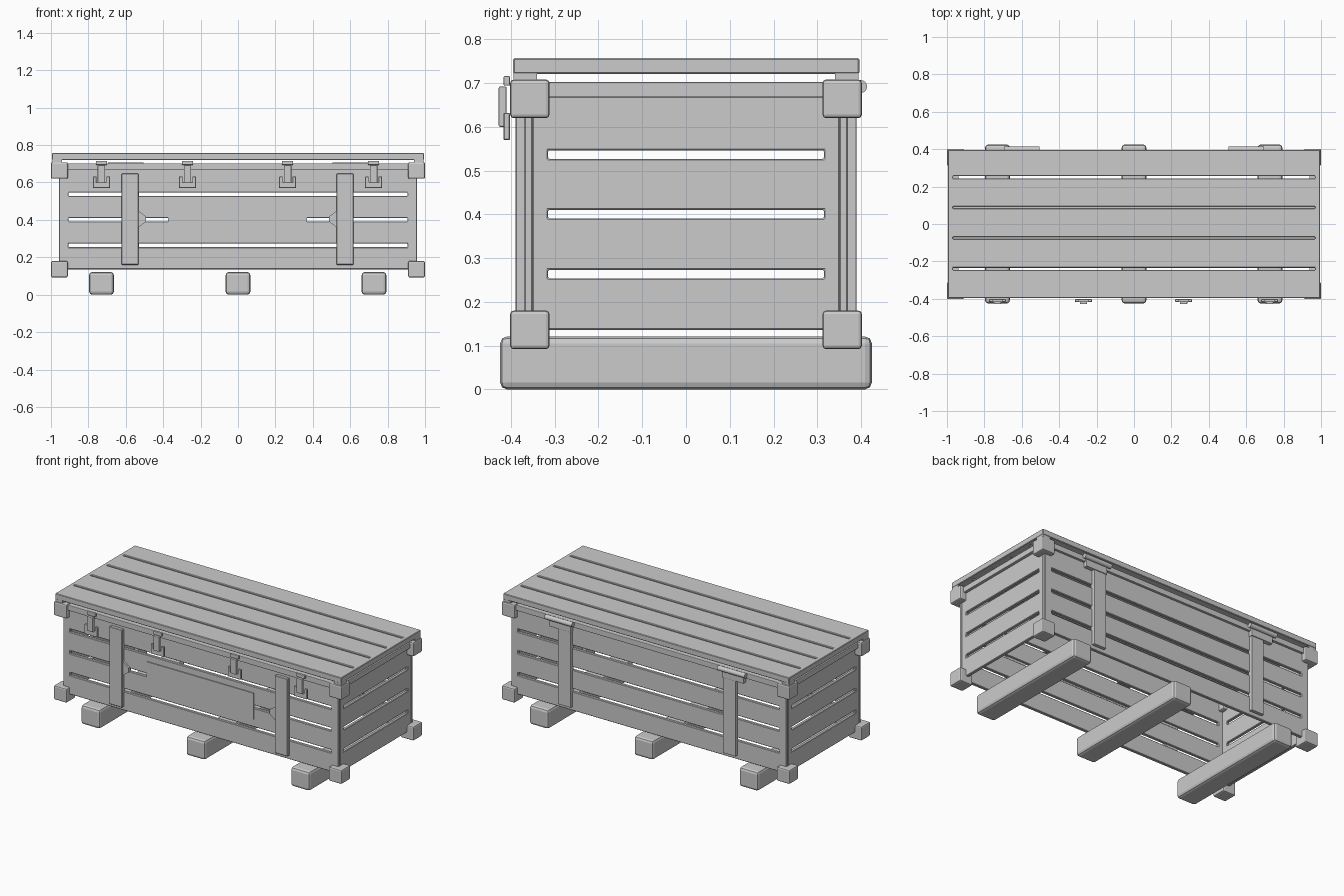
import bpy, bmesh, math
from mathutils import Vector

if "Cube" in bpy.data.objects:
    bpy.data.objects.remove(bpy.data.objects["Cube"])

grey = bpy.data.materials.new("crate_grey")
grey.diffuse_color = (0.6, 0.6, 0.6, 1)
grey.use_nodes = True
grey.node_tree.nodes["Principled BSDF"].inputs["Base Color"].default_value = grey.diffuse_color


def finish(name, bm, bevel=0.0, segments=2):
    bmesh.ops.recalc_face_normals(bm, faces=bm.faces)
    me = bpy.data.meshes.new(name)
    bm.to_mesh(me)
    bm.free()
    me.materials.append(grey)
    ob = bpy.data.objects.new(name, me)
    bpy.context.collection.objects.link(ob)
    if bevel:
        m = ob.modifiers.new("bevel", 'BEVEL')
        m.width, m.segments = bevel, segments
    return ob


def box(name, x, y, z, bevel=0.0):
    """Box from three (low, high) ranges."""
    bm = bmesh.new()
    bmesh.ops.create_cube(bm, size=1)
    for v in bm.verts:
        v.co = [r[0] if c < 0 else r[1] for c, r in zip(v.co, (x, y, z))]
    return finish(name, bm, bevel)


def extrude_all(bm, depth):
    ext = bmesh.ops.extrude_face_region(bm, geom=bm.faces[:],
                                        use_keep_orig=True)
    new = [g for g in ext["geom"] if isinstance(g, bmesh.types.BMVert)]
    bmesh.ops.translate(bm, verts=new, vec=Vector(depth))


def slotted_panel(name, half, low, high, slot_half, slots, place, depth):
    """Flat board pierced by long slots; place(u, v) gives the 3D point."""
    us = [-half, -slot_half, slot_half, half]
    vs = [low] + [e for s in slots for e in s] + [high]
    bm = bmesh.new()
    grid = [[bm.verts.new(place(u, v)) for u in us] for v in vs]
    for j in range(len(vs) - 1):
        for i in range(3):
            if not (i == 1 and j % 2 == 1):
                bm.faces.new((grid[j][i], grid[j][i + 1],
                              grid[j + 1][i + 1], grid[j + 1][i]))
    extrude_all(bm, depth)
    return finish(name, bm, 0.003, 1)


def plate(name, outline, y0, y1, bevel=0.0):
    """Upright plate cut from an x-z outline."""
    bm = bmesh.new()
    bm.faces.new([bm.verts.new((x, y0, z)) for x, z in outline])
    extrude_all(bm, (0, y1 - y0, 0))
    return finish(name, bm, bevel, 1)


# Slatted walls, open underneath, with a proud rim on top
wall_slots = [(0.254, 0.273), (0.391, 0.41), (0.527, 0.546)]
for s, tag in ((-1, "front"), (1, "back")):
    slotted_panel(tag + "_wall", 0.957, 0.136, 0.68, 0.907, wall_slots,
                  lambda u, v: (u, s * 0.37, v), (0, -s * 0.02, 0))
    box(tag + "_rim", (-0.96, 0.96), sorted((s * 0.385, s * 0.35)),
        (0.667, 0.702), 0.003)
for s, tag in ((-1, "left"), (1, "right")):
    slotted_panel(tag + "_wall", 0.352, 0.136, 0.68, 0.315, wall_slots,
                  lambda u, v: (s * 0.957, u, v), (-s * 0.02, 0, 0))
    box(tag + "_rim", sorted((s * 0.975, s * 0.937)), (-0.36, 0.36),
        (0.667, 0.702), 0.003)

# Lid with long slots, held just above the rim by corner spacers
lid_slots = [(c - 0.006, c + 0.006) for c in (-0.24, -0.075, 0.088, 0.25)]
slotted_panel("lid", 0.994, -0.395, 0.396, 0.968, lid_slots,
              lambda u, v: (u, v, 0.757), (0, 0, -0.036))
for low, high in lid_slots[1:3]:
    box("slot_backing", (-0.966, 0.966), (low - 0.001, high + 0.001), (0.725, 0.735))

# Corner blocks and spacers
for sx in (-1, 1):
    for sy in (-1, 1):
        xr, yr = sorted((sx * 0.91, sx)), sorted((sy * 0.312, sy * 0.402))
        box("lower_corner", xr, yr, (0.092, 0.18), 0.008)
        box("upper_corner", xr, yr, (0.62, 0.708), 0.008)
        box("lid_spacer", sorted((sx * 0.942, sx * 0.993)),
            sorted((sy * 0.34, sy * 0.394)), (0.70, 0.724))

# Runners underneath
for x in (-0.73, 0.0, 0.727):
    box("runner", (x - 0.066, x + 0.066), (-0.425, 0.425), (0, 0.121), 0.016)

# Front straps with an inward pointing tab, and the thin panel between them
for s, dx in ((-1, -0.005), (1, 0)):
    o = [(0.617, 0.16), (0.617, 0.647), (0.527, 0.647), (0.527, 0.16)]
    plate("front_strap", [(s * x + dx, z) for x, z in o], -0.39, -0.36, 0.003)
    o = [(0.53, 0.45), (0.487, 0.418), (0.487, 0.39), (0.53, 0.358)]
    plate("strap_tab", [(s * x + dx, z) for x, z in o], -0.382, -0.36)
box("front_panel", (-0.373, 0.37), (-0.376, -0.366), (0.32, 0.487))

# Latches: notched base, raised lever and hook
for x in (-0.73, -0.27, 0.265, 0.725):
    o = [(-0.045, 0.57), (0.045, 0.57), (0.045, 0.632), (0.026, 0.632),
         (0.026, 0.602), (-0.026, 0.602), (-0.026, 0.632), (-0.045, 0.632)]
    plate("latch_base", [(x + a, z) for a, z in o], -0.417, -0.402, 0.002)
    box("latch_lever", (x - 0.02, x + 0.02), (-0.428, -0.41), (0.6, 0.692), 0.003)
    box("latch_hook", (x - 0.03, x + 0.03), (-0.417, -0.402), (0.694, 0.716), 0.003)

# Back straps with hinge leaf and barrel
for s in (-1, 1):
    c, h = s * 0.572, s * 0.6
    box("back_strap", (c - 0.044, c + 0.044), (0.36, 0.39), (0.16, 0.66), 0.003)
    box("hinge_leaf", (h - 0.075, h + 0.075), (0.365, 0.395), (0.635, 0.69), 0.003)
    bm = bmesh.new()
    bmesh.ops.create_cone(bm, cap_ends=True, segments=16, radius1=0.015,
                          radius2=0.015, depth=0.19)
    for v in bm.verts:
        v.co = (v.co.z + h, v.co.y + 0.399, v.co.x + 0.692)
    barrel = finish("hinge_barrel", bm)
    bpy.ops.object.select_all(action='DESELECT')
    barrel.select_set(True)
    bpy.context.view_layer.objects.active = barrel
    bpy.ops.object.shade_smooth_by_angle(angle=math.radians(40))
